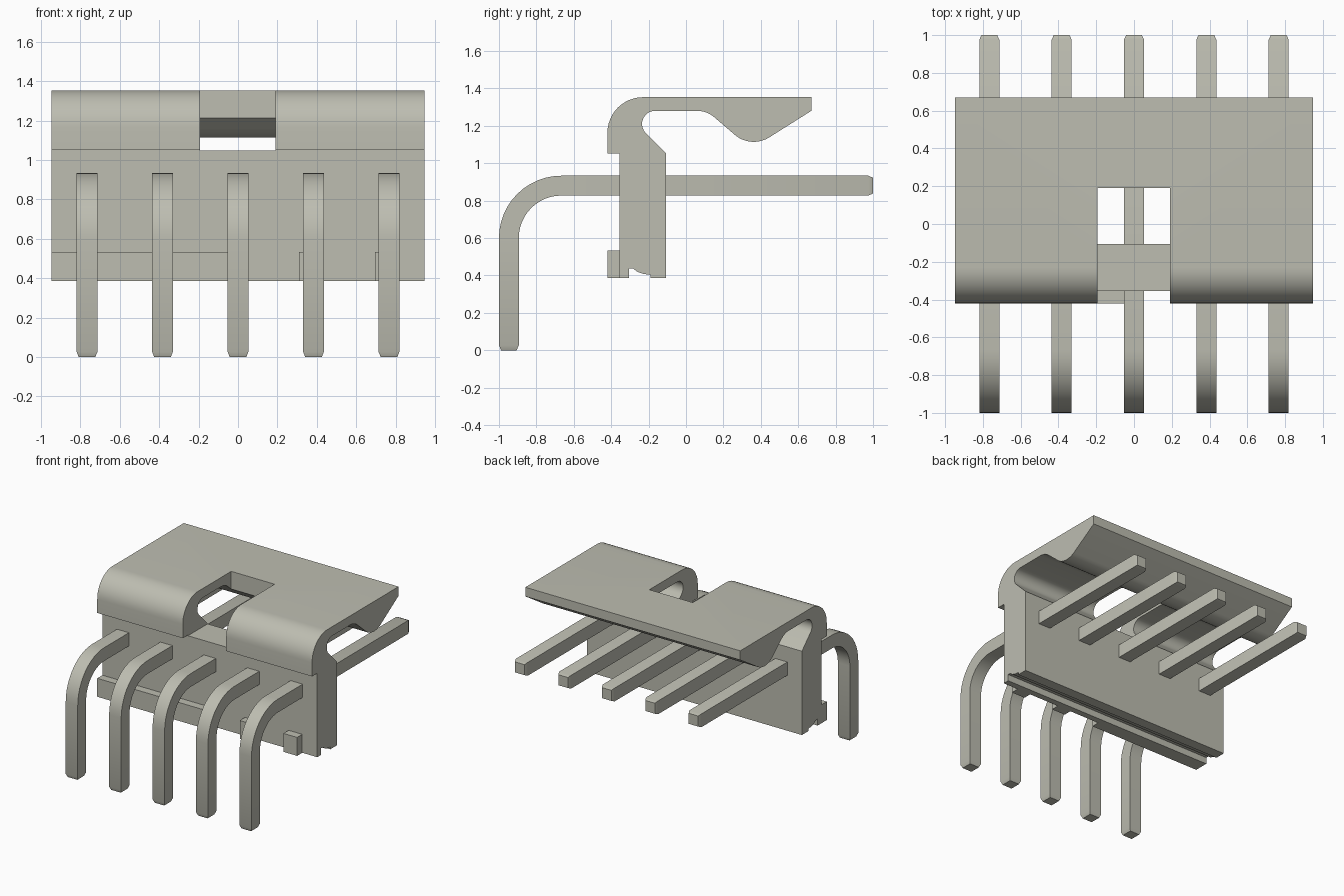
import bpy, bmesh
from math import sin, cos, radians
from mathutils import Vector

cube = bpy.data.objects.get("Cube")
if cube:
    bpy.data.objects.remove(cube, do_unlink=True)

# One warm grey for everything
grey = bpy.data.materials.new("warm grey")
grey.use_nodes = True
colour = (0.51, 0.51, 0.44, 1)
grey.diffuse_color = colour
grey.node_tree.nodes["Principled BSDF"].inputs["Base Color"].default_value = colour


def finish(bm, name):
    bmesh.ops.recalc_face_normals(bm, faces=bm.faces)
    mesh = bpy.data.meshes.new(name)
    bm.to_mesh(mesh)
    bm.free()
    mesh.materials.append(grey)
    obj = bpy.data.objects.new(name, mesh)
    bpy.context.collection.objects.link(obj)
    return obj


def smooth(obj):
    bpy.ops.object.select_all(action='DESELECT')
    obj.select_set(True)
    bpy.context.view_layer.objects.active = obj
    bpy.ops.object.shade_smooth_by_angle(angle=radians(30))


def arc(cy, cz, r, start, end, steps=10):
    angles = [radians(start + (end - start) * i / steps) for i in range(steps + 1)]
    return [(cy + r * cos(a), cz + r * sin(a)) for a in angles]


def extrude_x(name, profile, x0, x1):
    bm = bmesh.new()
    face = bm.faces.new([bm.verts.new((x0, y, z)) for y, z in profile])
    res = bmesh.ops.extrude_face_region(bm, geom=[face])
    verts = [g for g in res["geom"] if isinstance(g, bmesh.types.BMVert)]
    bmesh.ops.translate(bm, verts=verts, vec=(x1 - x0, 0, 0))
    return finish(bm, name)


def box(name, x0, x1, y0, y1, z0, z1):
    return extrude_x(name, [(y0, z0), (y1, z0), (y1, z1), (y0, z1)], x0, x1)


# Housing: upright wall, hooked top and latch lip in one profile
profile = [(-0.107, 0.385), (-0.107, 1.053)]
profile += arc(-0.165, 1.21, 0.07, 225, 90)
profile += arc(0.06, 1.14, 0.14, 90, 45, 6)
profile += arc(0.362, 1.27, 0.156, 225, 302)
profile += [(0.67, 1.28), (0.67, 1.353)]
profile += arc(-0.23, 1.163, 0.19, 90, 180, 12)
profile += [(-0.42, 1.053), (-0.355, 1.053), (-0.355, 0.385), (-0.305, 0.385),
            (-0.305, 0.437), (-0.283, 0.437), (-0.258, 0.418), (-0.225, 0.407),
            (-0.19, 0.405), (-0.19, 0.385)]
housing = extrude_x("housing", profile, -0.947, 0.947)

# Central window through the hook
cutter = box("window_cutter", -0.193, 0.19, -0.6, 0.19, 1.048, 1.6)
cutter.hide_render = True
cut = housing.modifiers.new("window", 'BOOLEAN')
cut.operation = 'DIFFERENCE'
cut.solver = 'EXACT'
cut.object = cutter
bpy.context.view_layer.objects.active = housing
bpy.ops.object.modifier_apply(modifier=cut.name)
bpy.data.objects.remove(cutter, do_unlink=True)
smooth(housing)

# Foot rail and two separate blocks on the front
for name, x0, x1 in (("foot_rail", -0.947, 0.045),
                     ("inner_foot_block", 0.31, 0.43),
                     ("outer_foot_block", 0.695, 0.815)):
    box(name, x0, x1, -0.42, -0.354, 0.385, 0.532)


# Bent square pins with tapered tips
def pin(name, x):
    path = [(-0.947, 0, 90, 0.042), (-0.947, 0.027, 90, 0.053)]
    steps = 12
    for i, (y, z) in enumerate(arc(-0.667, 0.6, 0.28, 180, 90, steps)):
        path.append((y, z, 90 - 90 * i / steps, 0.053))
    path += [(0.975, 0.88, 0, 0.053), (1, 0.88, 0, 0.042)]
    bm = bmesh.new()
    rings = []
    for y, z, heading, half in path:
        a = radians(heading)
        out = Vector((0, -sin(a), cos(a))) * half
        side = Vector((half, 0, 0))
        c = Vector((x, y, z))
        rings.append([bm.verts.new(c + v) for v in
                      (out + side, out - side, -out - side, side - out)])
    for a, b in zip(rings, rings[1:]):
        for i in range(4):
            j = (i + 1) % 4
            bm.faces.new((a[i], a[j], b[j], b[i]))
    bm.faces.new(rings[0])
    bm.faces.new(rings[-1])
    smooth(finish(bm, name))


for i in range(5):
    pin(f"pin_{i + 1}", (i - 2) * 0.383)
